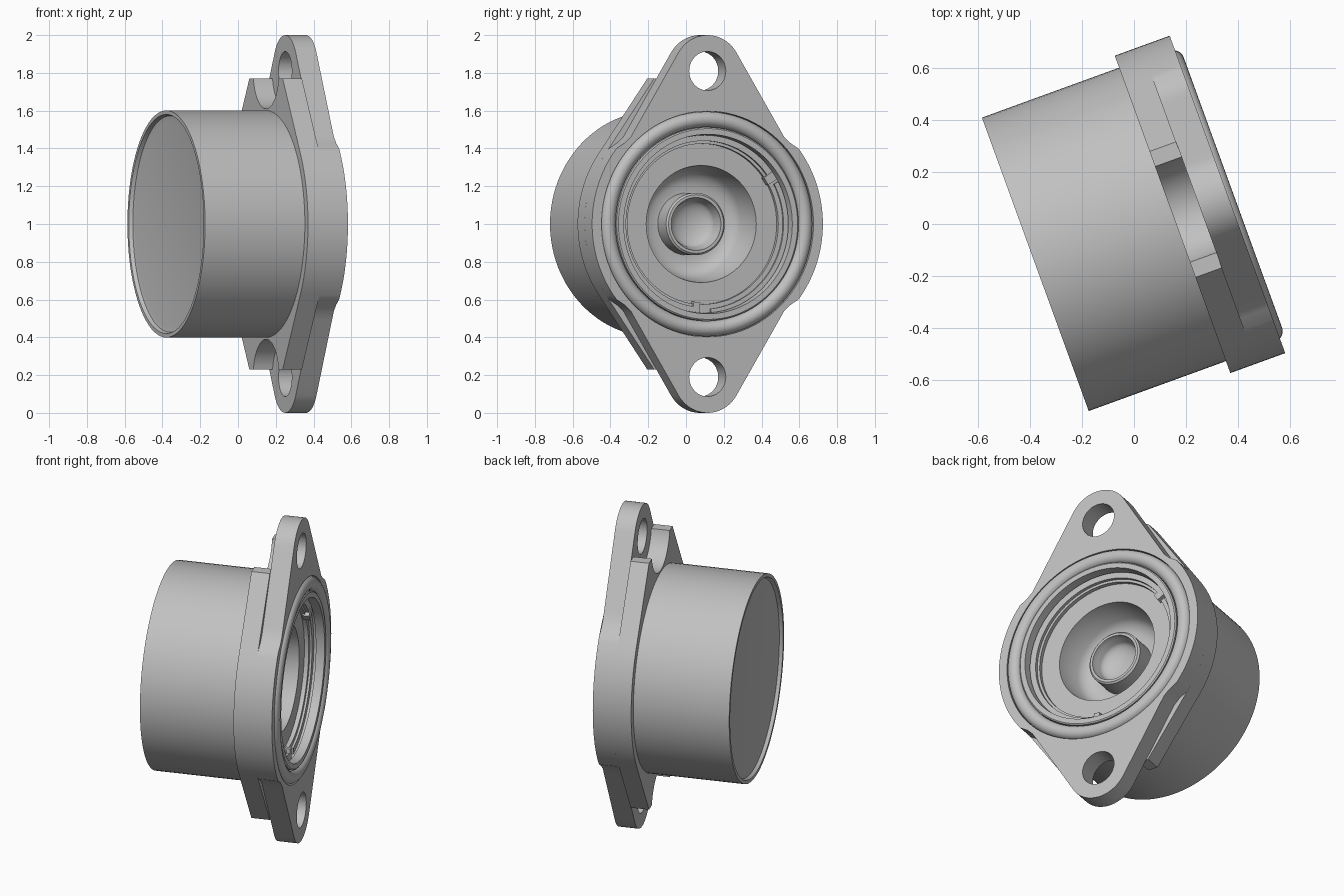
import bpy, bmesh
from math import sin, cos, pi, radians
from mathutils import Matrix, Vector

cube = bpy.data.objects.get("Cube")
if cube:
    bpy.data.objects.remove(cube)

grey = bpy.data.materials.new("plain_grey")
grey.use_nodes = True
grey.diffuse_color = (0.53, 0.53, 0.53, 1)
grey.node_tree.nodes["Principled BSDF"].inputs["Base Color"].default_value = grey.diffuse_color

# Local frame: x along the bore axis, y across the flange, z up
PLACE = (Matrix.Translation((0, 0, 1)) @ Matrix.Rotation(radians(20), 4, 'Z')
         @ Matrix.Translation((0, -0.016, 0)))


def finish(name, bm):
    bmesh.ops.remove_doubles(bm, verts=bm.verts, dist=1e-5)
    bmesh.ops.recalc_face_normals(bm, faces=bm.faces)
    mesh = bpy.data.meshes.new(name)
    bm.to_mesh(mesh)
    bm.free()
    mesh.materials.append(grey)
    ob = bpy.data.objects.new(name, mesh)
    bpy.context.collection.objects.link(ob)
    ob.matrix_world = PLACE
    return ob


def lathe(name, profile, start=0, end=360, closed=False, steps=96):
    """Sweep (axial, radius) points around the bore axis."""
    bm = bmesh.new()
    full = end - start >= 360
    rows = []
    for i in range(steps if full else steps + 1):
        a = radians(start + (end - start) * i / steps)
        rows.append([bm.verts.new((u, r * cos(a), r * sin(a))) for u, r in profile])
    n = len(profile)
    for i in range(steps):
        p, q = rows[i], rows[(i + 1) % len(rows)]
        for j in range(n if closed else n - 1):
            k = (j + 1) % n
            quad = [p[j], p[k], q[k], q[j]]
            if profile[j][1] == 0:
                quad.remove(q[j])
            if profile[k][1] == 0:
                quad.remove(q[k])
            bm.faces.new(quad)
    if not full:
        bm.faces.new(rows[0])
        bm.faces.new(rows[-1])
    return finish(name, bm)


def arc(cy, cz, r, a0, a1, n):
    return [(cy + r * cos(radians(a0 + (a1 - a0) * i / n)),
             cz + r * sin(radians(a0 + (a1 - a0) * i / n))) for i in range(n + 1)]


def line(a, b, n):
    a, b = Vector(a), Vector(b)
    return [tuple(a.lerp(b, i / n)) for i in range(n + 1)]


def ring_plate(name, quarter, u0, u1, bore):
    """Mirror a quarter outline both ways and extrude it around a round bore."""
    half = quarter + [(-y, z) for y, z in reversed(quarter[:-1])]
    outline = half + [(y, -z) for y, z in reversed(half[1:-1])]
    bm = bmesh.new()
    loops = []
    for y, z in outline:
        s = bore / Vector((y, z)).length
        loops.append([bm.verts.new(c) for c in
                      ((u0, y, z), (u1, y, z), (u1, y * s, z * s), (u0, y * s, z * s))])
    for i, p in enumerate(loops):
        q = loops[(i + 1) % len(loops)]
        for j in range(4):
            k = (j + 1) % 4
            bm.faces.new((p[j], p[k], q[k], q[j]))
    return finish(name, bm)


BACK, STEP, FACE = 0.152, 0.26, 0.377
BOLT, TIP = 0.81, 0.19

# Barrel with a recessed end disc, seal groove, stepped bore and central boss
dimple = [(0.15 - 0.06 * cos(radians(a)), 0.125 * sin(radians(a))) for a in range(90, 0, -10)]
barrel = lathe("barrel", [
    (-0.385, 0), (-0.385, 0.545), (-0.39, 0.572), (-0.41, 0.58), (-0.41, 0.601),
    (FACE, 0.601), (FACE, 0.597), (0.335, 0.597), (0.335, 0.512),
    (0.38, 0.512), (0.385, 0.505), (0.385, 0.475), (0.335, 0.47),
    (0.335, 0.49), (0.305, 0.49), (0.305, 0.425), (0.28, 0.425),
    (0.28, 0.31), (0.12, 0.285), (0.08, 0.255), (0.06, 0.21), (0.06, 0.165),
    (0.19, 0.165), (0.2, 0.155), (0.2, 0.14), (0.17, 0.135)] + dimple + [(0.09, 0)])

# Thin flange plate with two rounded ears
plate_quarter = (arc(0, 0, 0.65, 0, 38, 16) + [(0.465, 0.43)]
                 + line((0.43, 0.464), (0.163, 0.908), 10)
                 + arc(0, BOLT, TIP, 31, 90, 10)[1:])
flange = ring_plate("flange_plate", plate_quarter, STEP, FACE, 0.6)

# Thicker shoulder behind the plate, scooped out around the bolts
shoulder_quarter = (arc(0, 0, 0.65, 0, 34.6, 14)
                    + line((0.535, 0.369), (0.258, 0.77), 10)[1:]
                    + arc(0, BOLT, 0.2, -11.5, -90, 14))
shoulder = ring_plate("flange_shoulder", shoulder_quarter, BACK, STEP, 0.6)

# Bolt holes cut through the ears
for side in (1, -1):
    bm = bmesh.new()
    bmesh.ops.create_cone(bm, cap_ends=True, segments=48, radius1=0.103, radius2=0.103, depth=0.6,
                          matrix=Matrix.Translation((0.3, 0, side * BOLT))
                          @ Matrix.Rotation(pi / 2, 4, 'Y'))
    cutter = finish("bolt_hole_cutter", bm)
    cutter.hide_render = True
    mod = flange.modifiers.new("bolt_hole", 'BOOLEAN')
    mod.operation, mod.solver, mod.object = 'DIFFERENCE', 'EXACT', cutter
    bpy.context.view_layer.update()
    cut = bpy.data.meshes.new_from_object(
        flange.evaluated_get(bpy.context.evaluated_depsgraph_get()))
    flange.modifiers.clear()
    flange.data = cut
    bpy.data.objects.remove(cutter)

# Round seal seated in the groove
seal = lathe("seal_ring", arc(0.358, 0.554, 0.041, 0, 345, 23), closed=True)


# Split retaining ring and its end lugs inside the bore
def band(u0, u1, r0, r1):
    return [(u0, r0), (u1, r0), (u1, r1), (u0, r1)]


parts = [barrel, flange, shoulder, seal,
         lathe("retaining_ring_long", band(0.3, 0.325, 0.44, 0.488), 32, 265, True),
         lathe("retaining_ring_short", band(0.3, 0.318, 0.45, 0.488), 275, 388, True),
         lathe("retaining_ring_upper_lug", band(0.29, 0.33, 0.415, 0.48), 30, 36, True, 4),
         lathe("retaining_ring_lower_lug", band(0.29, 0.325, 0.415, 0.48), 262, 267, True, 4)]

bpy.ops.object.select_all(action='DESELECT')
for ob in parts:
    ob.select_set(True)
bpy.context.view_layer.objects.active = barrel
bpy.ops.object.shade_smooth_by_angle(angle=radians(30))
